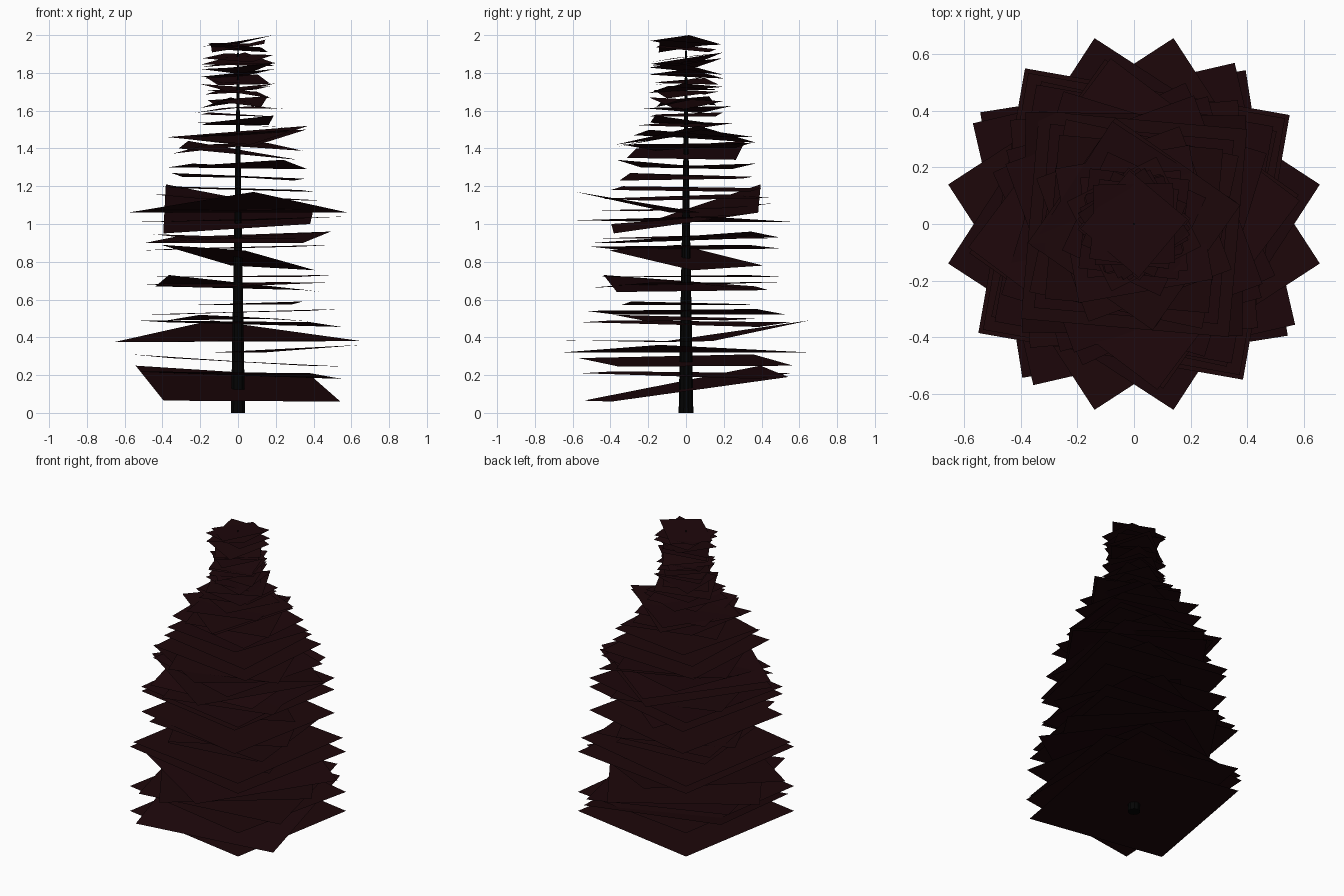
import bpy, math, random

random.seed(7)

def material(name, rgb):
    m = bpy.data.materials.new(name)
    m.diffuse_color = (*rgb, 1)
    return m

leaf = material("dark_red_brown", (0.012, 0.002, 0.003))
bark = material("near_black", (0.001, 0.001, 0.001))

# Trunk: slim tapering cone
bpy.ops.mesh.primitive_cone_add(vertices=10, radius1=0.039, radius2=0.003,
                                depth=1.97, location=(0, 0, 0.985))
trunk = bpy.context.object
trunk.name = "trunk"
trunk.data.materials.append(bark)

# Main branch sheets: corner radius, first corner angle, four corner heights
sheets = [
    (.67, 35, .05, .05, .05, .05),
    (.67, 54, .19, .25, .065, .06),
    (.67, 35, .18, .21, .22, .21),
    (.67, 58, .25, .31, .29, .245),
    (.67, 78, .32, .32, .32, .36),
    (.67, 12, .38, .49, .375, .385),
    (.67, 35, .455, .48, .49, .48),
    (.65, 35, .55, .52, .52, .54),
    (.45, 50, .575, .57, .57, .59),
    (.57, 50, .65, .67, .73, .64),
    (.60, 33, .73, .72, .72, .72),
    (.41, 5, .755, .78, .89, .86),
    (.60, 33, .89, .87, .86, .88),
    (.60, 35, .96, .93, .90, .90),
    (.59, 10, 1.04, 1.01, 1.01, 1.02),
    (.55, 44, 1.06, 1.21, .95, 1.0),
    (.59, 8, 1.06, 1.06, 1.06, 1.17),
    (.52, 40, 1.17, 1.19, 1.20, 1.18),
    (.46, 40, 1.24, 1.25, 1.27, 1.23),
    (.44, 33, 1.29, 1.32, 1.30, 1.34),
    (.41, 40, 1.34, 1.44, 1.40, 1.35),
    (.38, 10, 1.52, 1.43, 1.46, 1.42),
    (.37, 12, 1.50, 1.46, 1.46, 1.41),
]

def tilted(r, ang, z, lo, hi):
    """A sheet with randomly lifted corners."""
    hs = [min(1.99, z + random.uniform(lo, hi)) for _ in range(4)]
    sheets.append((r, ang, *hs))

# Filler sheets between the main ones
for r, ang, z in ((.43, 62, .51), (.53, 70, .69), (.52, 60, .95), (.53, 28, 1.09),
                  (.5, 65, 1.13), (.38, 65, 1.40), (.34, 55, 1.48), (.27, 20, 1.53)):
    tilted(r, ang, z, -.03, .03)

# Crown sheets: small, randomly turned and tilted
z = 1.56
while z < 1.96:
    tilted(.25 if z < 1.62 else .2, random.uniform(0, 90), z, -.04, .04)
    z += 0.024
sheets.append((.19, 95, 1.95, 1.94, 1.97, 2.0))

for i, (r, ang, *hs) in enumerate(sheets):
    verts = []
    for k, h in enumerate(hs):
        a = math.radians(ang + 90 * k)
        verts.append((r * math.cos(a), r * math.sin(a), h))
    me = bpy.data.meshes.new("branch_sheet")
    me.from_pydata(verts, [], [(0, 1, 2, 3)])
    me.materials.append(leaf)
    ob = bpy.data.objects.new(f"branch_sheet_{i + 1}", me)
    bpy.context.collection.objects.link(ob)
